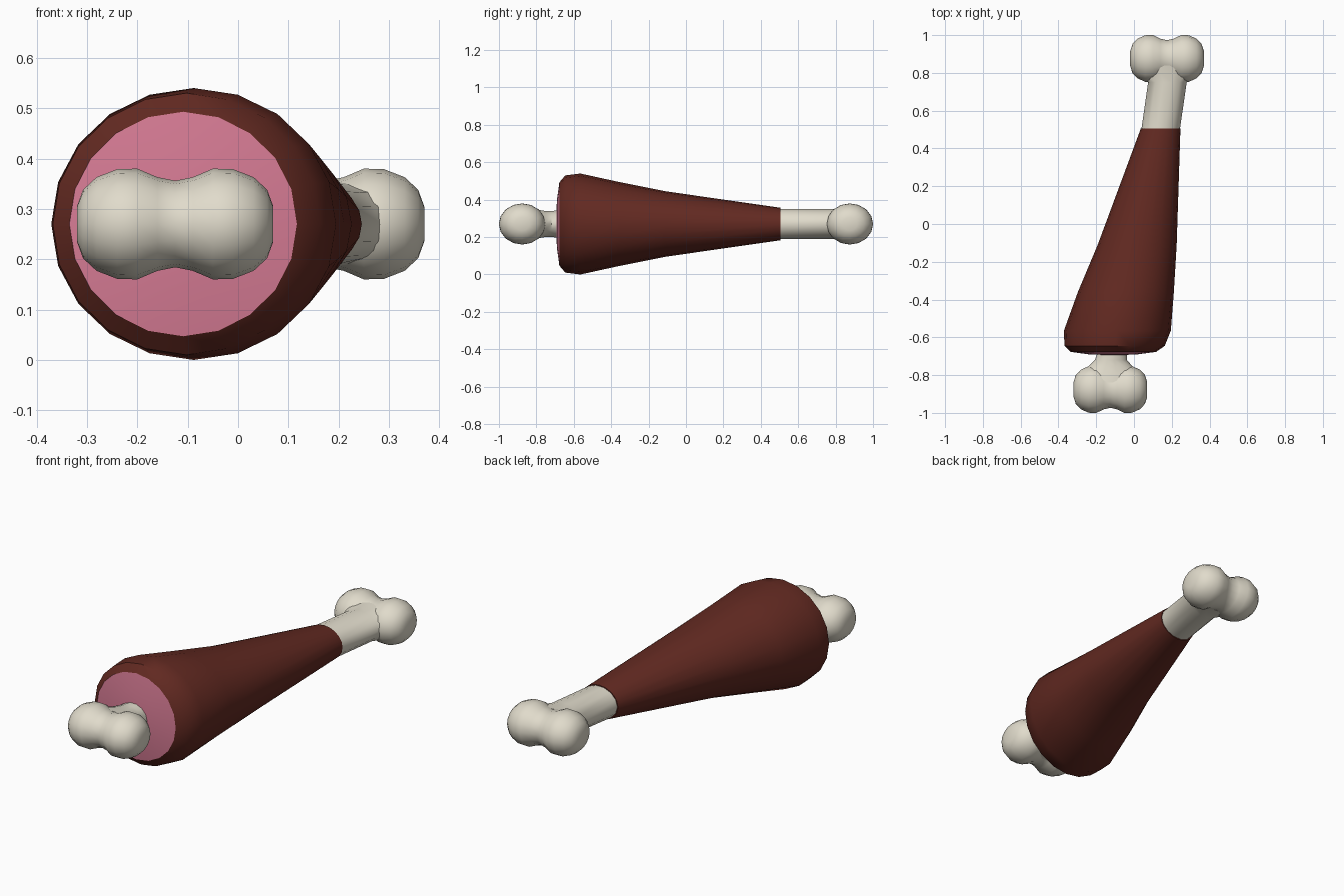
import bpy, bmesh, math

if "Cube" in bpy.data.objects:
    bpy.data.objects.remove(bpy.data.objects["Cube"])

Z = 0.27  # height of the long axis


def material(name, rgb):
    m = bpy.data.materials.new(name)
    m.diffuse_color = (*rgb, 1)
    m.use_nodes = True
    m.node_tree.nodes["Principled BSDF"].inputs["Base Color"].default_value = m.diffuse_color
    return m


BONE = material("bone", (0.75, 0.71, 0.60))
MEAT = material("roast_skin", (0.12, 0.022, 0.015))
PINK = material("pink_flesh", (0.68, 0.20, 0.30))


def loft(name, rings, sides, mat, angle=40, cap_start=True, cap_end=True):
    """Skin a list of point functions, each giving one ring."""
    bm = bmesh.new()
    loops = []
    for ring in rings:
        loops.append([bm.verts.new(ring(2 * math.pi * i / sides)) for i in range(sides)])
    for a, b in zip(loops, loops[1:]):
        for i in range(sides):
            j = (i + 1) % sides
            bm.faces.new((a[i], a[j], b[j], b[i]))
    if cap_start:
        bm.faces.new(loops[0])
    if cap_end:
        bm.faces.new(loops[-1])
    bmesh.ops.recalc_face_normals(bm, faces=bm.faces)
    me = bpy.data.meshes.new(name)
    bm.to_mesh(me)
    bm.free()
    ob = bpy.data.objects.new(name, me)
    bpy.context.collection.objects.link(ob)
    me.materials.append(mat)
    bpy.ops.object.select_all(action='DESELECT')
    ob.select_set(True)
    bpy.context.view_layer.objects.active = ob
    bpy.ops.object.shade_smooth_by_angle(angle=math.radians(angle))
    return ob


def y_ring(y, left, right, rz):
    c, rx = (left + right) / 2, (right - left) / 2
    return lambda t: (c + rx * math.cos(t), y, Z + rz * math.sin(t))


def x_ring(cx, x, cy, r):
    return lambda t: (cx + x, cy + 1.13 * r * math.cos(t), Z + r * math.sin(t))


# Meat, tapering from the cut end to the bone
rim = y_ring(-0.677, -0.335, 0.117, 0.223)
loft("meat", [
    rim,
    y_ring(-0.645, -0.368, 0.163, 0.260),
    y_ring(-0.565, -0.371, 0.195, 0.270),
    y_ring(-0.36, -0.297, 0.211, 0.225),
    y_ring(-0.11, -0.192, 0.226, 0.175),
    y_ring(0.505, 0.036, 0.246, 0.087),
], 20, MEAT, cap_start=False)

# Slightly domed pink cut face
loft("cut_face", [
    rim,
    y_ring(-0.690, -0.24, 0.02, 0.13),
    y_ring(-0.695, -0.13, -0.09, 0.02),
], 20, PINK, cap_start=False)

# Shaft, flaring into the knob at each end
shaft = [(-0.84, -0.127, 0.175, 0.085), (-0.79, -0.127, 0.155, 0.078),
         (-0.755, -0.125, 0.118, 0.072), (-0.72, -0.122, 0.085, 0.072),
         (-0.66, -0.110, 0.075, 0.075), (0.50, 0.141, 0.102, 0.083),
         (0.75, 0.177, 0.102, 0.081), (0.80, 0.175, 0.155, 0.081),
         (0.84, 0.175, 0.175, 0.085)]
loft("bone_shaft", [y_ring(y, c - rx, c + rx, rz) for y, c, rx, rz in shaft], 14, BONE)

# Two-lobed knobs, a dumbbell profile turned about x
half = [(0.0, 0.086), (0.035, 0.093), (0.075, 0.110), (0.115, 0.109),
        (0.156, 0.093), (0.183, 0.068), (0.195, 0.035)]
profile = [(-x, r) for x, r in reversed(half[1:])] + half
for name, cx, cy in (("knob_front", -0.125, -0.876), ("knob_back", 0.175, 0.876)):
    loft(name, [x_ring(cx, x, cy, r) for x, r in profile], 16, BONE, angle=60)
